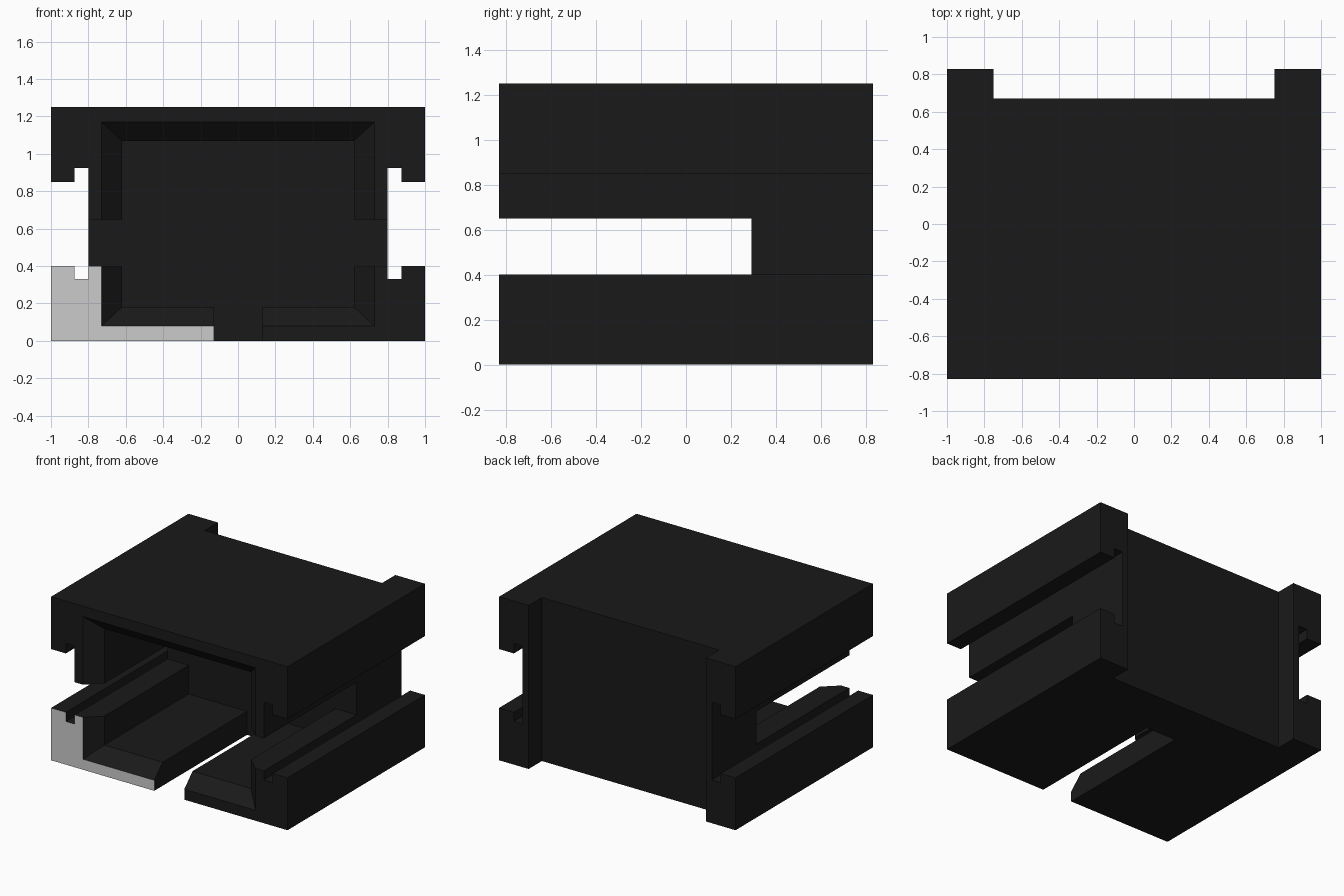
import bpy, bmesh

if "Cube" in bpy.data.objects:
    bpy.data.objects.remove(bpy.data.objects["Cube"])

def loft(name, rings):
    """Closed solid skinned through rings of equal point count."""
    bm = bmesh.new()
    loops = [[bm.verts.new(p) for p in ring] for ring in rings]
    n = len(loops[0])
    for a, b in zip(loops, loops[1:]):
        for i in range(n):
            j = (i + 1) % n
            bm.faces.new((a[i], a[j], b[j], b[i]))
    bm.faces.new(loops[0])
    bm.faces.new(loops[-1])
    bmesh.ops.recalc_face_normals(bm, faces=bm.faces)
    mesh = bpy.data.meshes.new(name)
    bm.to_mesh(mesh)
    bm.free()
    obj = bpy.data.objects.new(name, mesh)
    bpy.context.collection.objects.link(obj)
    return obj

def rect(y, half, z0, z1):
    return [(-half, y, z0), (half, y, z0), (half, y, z1), (-half, y, z1)]

def cut(target, cutter):
    mod = target.modifiers.new("cut", 'BOOLEAN')
    mod.operation = 'DIFFERENCE'
    mod.solver = 'EXACT'
    mod.object = cutter
    bpy.context.view_layer.objects.active = target
    bpy.ops.object.modifier_apply(modifier=mod.name)
    bpy.data.objects.remove(cutter, do_unlink=True)

def material(name, value):
    mat = bpy.data.materials.new(name)
    mat.diffuse_color = (value, value, value, 1)
    mat.use_nodes = True
    mat.node_tree.nodes["Principled BSDF"].inputs["Base Color"].default_value = mat.diffuse_color
    return mat

FRONT, BACK, INNER = -0.83, 0.83, 0.29

# Housing: side channels with undercut grooves, mirrored profile run front to back
half = [(1, 0), (1, 0.4), (0.875, 0.4), (0.875, 0.33), (0.8, 0.33),
        (0.8, 0.925), (0.875, 0.925), (0.875, 0.85), (1, 0.85), (1, 1.25)]
profile = half + [(-x, z) for x, z in reversed(half)]
housing = loft("connector_housing",
               [[(x, y, z) for x, z in profile] for y in (FRONT, BACK)])

# Recess between the two rear ribs
cut(housing, loft("rear_recess", [rect(0.67, 0.75, -0.2, 1.5), rect(1.2, 0.75, -0.2, 1.5)]))

# Front cavity with chamfered mouth
cut(housing, loft("cavity", [rect(-1, 0.73, 0.08, 1.17), rect(FRONT, 0.73, 0.08, 1.17),
                             rect(-0.73, 0.62, 0.18, 1.07), rect(INNER, 0.62, 0.18, 1.07)]))

# Slots through both side walls and through the floor
cut(housing, loft("side_slots", [rect(-1, 0.84, 0.4, 0.65), rect(INNER, 0.84, 0.4, 0.65)]))
cut(housing, loft("floor_slot", [rect(-1, 0.127, -0.2, 0.5), rect(INNER, 0.127, -0.2, 0.5)]))

# Black plastic, with the grey lower-left front face
mesh = housing.data
mesh.materials.clear()
mesh.materials.append(material("black_plastic", 0.01))
mesh.materials.append(material("grey_face", 0.6))
for face in mesh.polygons:
    on_front = face.normal.y < -0.9 and abs(face.center.y - FRONT) < 0.01
    grey = on_front and face.center.x < -0.1 and face.center.z < 0.4
    face.material_index = 1 if grey else 0
    face.use_smooth = False
